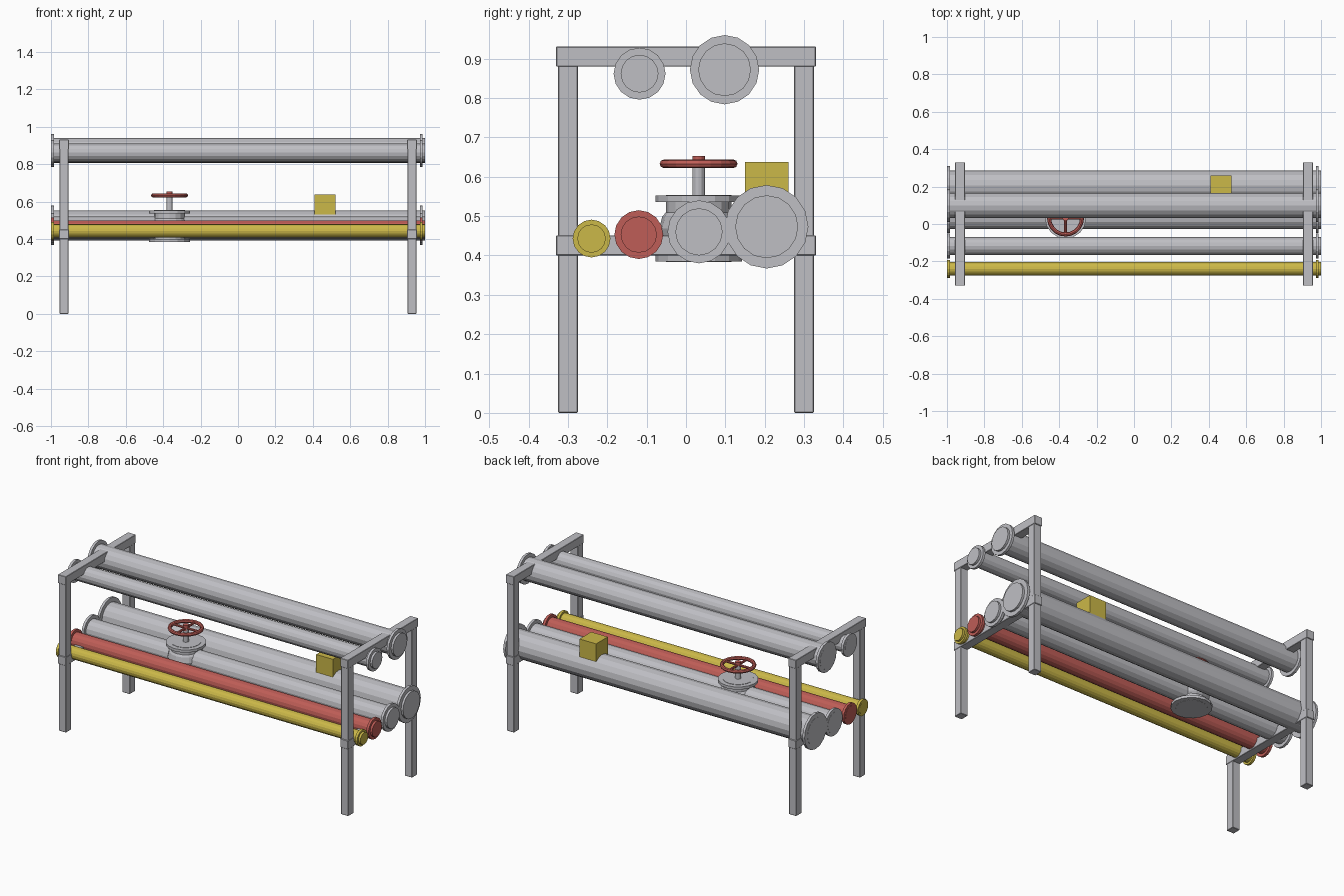
import bpy
from math import pi, cos, sin
from mathutils import Matrix, Vector

cube = bpy.data.objects.get("Cube")
if cube:
    bpy.data.objects.remove(cube, do_unlink=True)


def material(name, rgb):
    m = bpy.data.materials.new(name)
    m.use_nodes = True
    m.diffuse_color = (*rgb, 1)
    bsdf = next(n for n in m.node_tree.nodes if n.type == 'BSDF_PRINCIPLED')
    bsdf.inputs["Base Color"].default_value = (*rgb, 1)
    return m


GREY = material("steel_grey", (0.52, 0.52, 0.55))
RED = material("pipe_red", (0.52, 0.11, 0.095))
YELLOW = material("pipe_yellow", (0.60, 0.48, 0.065))


def finish(name, mat):
    ob = bpy.context.object
    ob.name = ob.data.name = name
    ob.data.materials.append(mat)
    return ob


def box(name, mat, low, high, bevel=0.0):
    low, high = Vector(low), Vector(high)
    bpy.ops.mesh.primitive_cube_add(size=1, location=(low + high) / 2)
    ob = finish(name, mat)
    ob.data.transform(Matrix.Diagonal((*(high - low), 1)))
    if bevel:
        mod = ob.modifiers.new("edge_bevel", 'BEVEL')
        mod.width = bevel
        mod.segments = 1
    return ob


def rod(name, mat, start, end, radius, sides=16):
    start, end = Vector(start), Vector(end)
    axis = end - start
    bpy.ops.mesh.primitive_cylinder_add(
        vertices=sides, radius=radius, depth=axis.length,
        location=(start + end) / 2,
        rotation=axis.to_track_quat('Z', 'Y').to_euler())
    return finish(name, mat)


# Support frames: two legs and two cross beams at each end
for side, sx in (("right", -1), ("left", 1)):
    x = sx * 0.93
    for end, sy in (("front", -1), ("back", 1)):
        y = sy * 0.3
        box(f"{end}_{side}_leg", GREY, (x - 0.024, y - 0.025, 0),
            (x + 0.024, y + 0.025, 0.93), 0.002)
    for level, z in (("lower", 0.4), ("upper", 0.88)):
        box(f"{level}_{side}_beam", GREY, (x - 0.026, -0.33, z),
            (x + 0.026, 0.33, z + 0.051), 0.002)

# Pipes with end flanges: name, material, y, z, pipe radius, flange radius
pipes = [
    ("thin_yellow_pipe", YELLOW, -0.24, 0.443, 0.036, 0.048),
    ("red_pipe", RED, -0.12, 0.453, 0.046, 0.062),
    ("valve_pipe", GREY, 0.033, 0.46, 0.06, 0.08),
    ("large_lower_pipe", GREY, 0.205, 0.473, 0.08, 0.106),
    ("small_upper_pipe", GREY, -0.118, 0.862, 0.048, 0.066),
    ("large_upper_pipe", GREY, 0.098, 0.872, 0.067, 0.088),
]
for name, mat, y, z, r, flange in pipes:
    rod(name, mat, (-1, y, z), (1, y, z), r)
    for side, x in (("right", -0.999), ("left", 0.972)):
        rod(f"{name}_{side}_flange", mat, (x, y, z), (x + 0.015, y, z), flange)

# Valve body with top and bottom flanges
VX, VY = -0.366, 0.032
rod("valve_neck", GREY, (VX, VY, 0.384), (VX, VY, 0.554), 0.083)
bpy.ops.mesh.primitive_uv_sphere_add(segments=16, ring_count=8, radius=0.1,
                                     location=(VX, VY, 0.468))
body = finish("valve_body", GREY)
body.scale.z = 0.8
for name, z in (("valve_bottom_flange", 0.385), ("valve_top_flange", 0.536)):
    rod(name, GREY, (VX, VY, z), (VX, VY, z + 0.016), 0.11)

# Valve stem and handwheel
WZ = 0.633
rod("valve_stem", GREY, (VX, VY, 0.55), (VX, VY, WZ), 0.016, 12)
rod("wheel_hub", RED, (VX, VY, WZ - 0.012), (VX, VY, 0.653), 0.016, 12)
bpy.ops.mesh.primitive_torus_add(major_radius=0.088, minor_radius=0.011,
                                 major_segments=20, minor_segments=8,
                                 location=(VX, VY, WZ))
finish("wheel_rim", RED)
for i in range(4):
    a = i * pi / 2
    rod(f"wheel_spoke_{i + 1}", RED, (VX, VY, WZ),
        (VX + 0.086 * cos(a), VY + 0.086 * sin(a), WZ), 0.007, 8)

# Control box on the large lower pipe
box("control_box", YELLOW, (0.41, 0.15, 0.53), (0.52, 0.26, 0.637))
